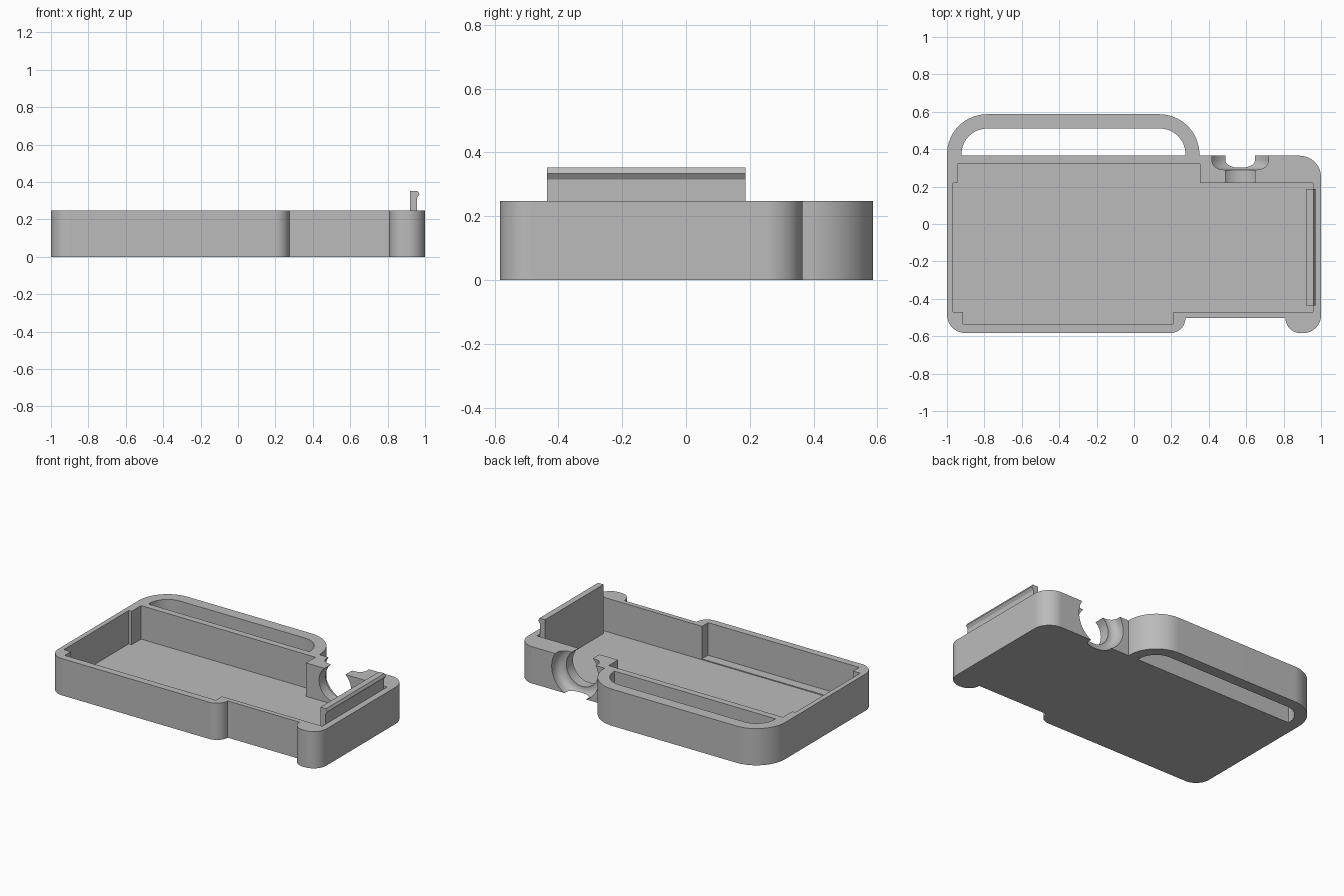
import bpy, bmesh, math
from mathutils import Vector, Matrix

cube = bpy.data.objects.get("Cube")
if cube:
    bpy.data.objects.remove(cube, do_unlink=True)

HEIGHT, FLOOR = 0.247, 0.022

grey = bpy.data.materials.new("plain grey")
grey.use_nodes = True
COLOUR = (0.5, 0.5, 0.5, 1)
grey.diffuse_color = COLOUR
grey.node_tree.nodes["Principled BSDF"].inputs["Base Color"].default_value = COLOUR


def rounded(corners, steps=16):
    """Outline through (x, y, radius) corners, each rounded by its radius."""
    out = []
    for i, (x, y, r) in enumerate(corners):
        p = Vector((x, y))
        if r == 0:
            out.append(p)
            continue
        a = (Vector(corners[i - 1][:2]) - p).normalized()
        b = (Vector(corners[(i + 1) % len(corners)][:2]) - p).normalized()
        # right-angled corners only
        centre = p + (a + b) * r
        for k in range(steps + 1):
            t = k / steps * math.pi / 2
            out.append(centre - b * r * math.cos(t) - a * r * math.sin(t))
    return out


def finish(name, bm):
    bmesh.ops.recalc_face_normals(bm, faces=bm.faces)
    mesh = bpy.data.meshes.new(name)
    bm.to_mesh(mesh)
    bm.free()
    mesh.materials.append(grey)
    obj = bpy.data.objects.new(name, mesh)
    bpy.context.collection.objects.link(obj)
    return obj


def prism(name, outline, low, high, matrix=Matrix()):
    bm = bmesh.new()
    face = bm.faces.new([bm.verts.new((p[0], p[1], low)) for p in outline])
    top = bmesh.ops.extrude_face_region(bm, geom=[face])["geom"]
    verts = [v for v in top if isinstance(v, bmesh.types.BMVert)]
    bmesh.ops.translate(bm, vec=(0, 0, high - low), verts=verts)
    bm.transform(matrix)
    return finish(name, bm)


def revolve_y(name, profile, x, z, steps=64):
    """Solid of (radius, y) rings around an axis along y."""
    bm = bmesh.new()
    rings = [[bm.verts.new((x + r * math.cos(k * math.tau / steps), y,
                            z + r * math.sin(k * math.tau / steps)))
              for k in range(steps)] for r, y in profile]
    for a, b in zip(rings, rings[1:]):
        for k in range(steps):
            n = (k + 1) % steps
            bm.faces.new((a[k], a[n], b[n], b[k]))
    bm.faces.new(rings[0])
    bm.faces.new(rings[-1])
    return finish(name, bm)


def select_only(obj):
    bpy.ops.object.select_all(action="DESELECT")
    obj.select_set(True)
    bpy.context.view_layer.objects.active = obj


def cut(obj, cutter):
    cutter.hide_render = True
    mod = obj.modifiers.new("cut", "BOOLEAN")
    mod.operation, mod.solver, mod.object = "DIFFERENCE", "EXACT", cutter
    select_only(obj)
    bpy.ops.object.modifier_apply(modifier=mod.name)
    bpy.data.objects.remove(cutter, do_unlink=True)


# Tray body with the handle loop in its outline
body = prism("tray_body", rounded([
    (-1, -0.583, 0.1), (0.275, -0.583, 0.08), (0.275, -0.503, 0),
    (0.81, -0.503, 0), (0.81, -0.583, 0.079), (1, -0.583, 0.095),
    (1, 0.365, 0.115), (0.35, 0.365, 0),
    (0.35, 0.587, 0.215), (-1, 0.587, 0.215)]), 0, HEIGHT)

# Handle slot
cut(body, prism("slot_cutter", rounded([
    (-0.922, 0.365, 0), (0.275, 0.365, 0),
    (0.275, 0.51, 0.135), (-0.922, 0.51, 0.135)]), -0.1, 0.5))

# Stepped inner pocket
cut(body, prism("pocket_cutter", [
    (-0.915, -0.535), (0.21, -0.535), (0.21, -0.47), (0.956, -0.47),
    (0.956, 0.22), (0.352, 0.22), (0.352, 0.32), (-0.945, 0.32),
    (-0.945, 0.22), (-0.967, 0.22), (-0.967, -0.47), (-0.915, -0.47)],
    FLOOR, 0.5))

# Round port through the back wall, widening outwards with a filleted seat
seat = [(0.126 + 0.05 * math.sin(t), 0.34 - 0.05 * math.cos(t))
        for t in (k * math.pi / 16 for k in range(9))]
cut(body, revolve_y("port_cutter",
                    [(0.119, 0.15), (0.119, 0.29)] + seat + [(0.176, 0.45)],
                    0.568, 0.157))

# Raised strip of floor along the front wall
strip = prism("floor_strip", [(-0.92, -0.54), (0.215, -0.54),
                              (0.215, -0.47), (-0.92, -0.47)], 0.01, 0.028)

# Snap clip standing inside the left wall: x-z profile swept along y
clip = prism("snap_clip", [
    (0.919, 0.01), (0.957, 0.01), (0.957, 0.315), (0.97, 0.334),
    (0.96, 0.352), (0.919, 0.352)], -0.186, 0.436,
    Matrix.Rotation(math.pi / 2, 4, "X"))

for obj in (body, strip, clip):
    select_only(obj)
    bpy.ops.object.shade_smooth_by_angle(angle=math.radians(30))
    weighted = obj.modifiers.new("even shading", "WEIGHTED_NORMAL")
    weighted.keep_sharp = True
